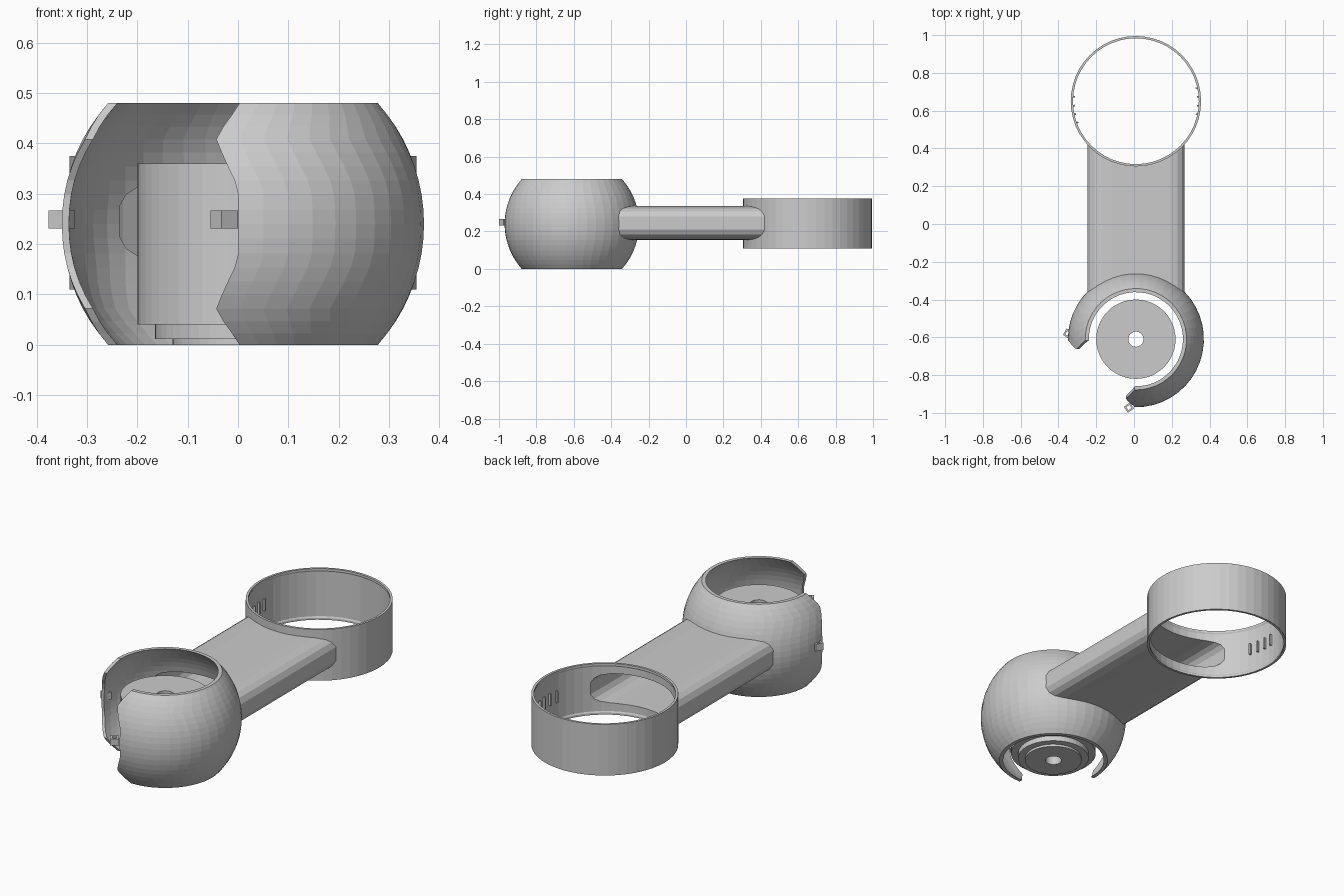
import bpy, bmesh
from math import sin, cos, radians, sqrt, pi
from mathutils import Matrix

if "Cube" in bpy.data.objects:
    bpy.data.objects.remove(bpy.data.objects["Cube"])

CX, BALL_Y, RING_Y, MID = 0.01, -0.61, 0.65, 0.24


def finish(bm, name):
    bmesh.ops.recalc_face_normals(bm, faces=bm.faces)
    me = bpy.data.meshes.new(name)
    bm.to_mesh(me)
    bm.free()
    ob = bpy.data.objects.new(name, me)
    bpy.context.collection.objects.link(ob)
    return ob


def lathe(name, prof, cy, n, span=None):
    """Revolve a closed (r, z) profile; span(z) gives the angle range of an open sweep."""
    bm, m = bmesh.new(), len(prof)
    cols = []
    for j in range(n + (1 if span else 0)):
        col = []
        for r, z in prof:
            a0, a1 = span(z) if span else (0, 360)
            a = radians(a0 + (a1 - a0) * j / n)
            col.append(bm.verts.new((CX + r * cos(a), cy + r * sin(a), z)))
        cols.append(col)
    for j in range(n):
        c, d = cols[j], cols[(j + 1) % len(cols)]
        for i in range(m):
            k = (i + 1) % m
            bm.faces.new((c[i], d[i], d[k], c[k]))
    if span:
        for c in (cols[0], cols[-1]):
            for i in range(m // 2 - 1):
                bm.faces.new((c[i], c[i + 1], c[m - 2 - i], c[m - 1 - i]))
    return finish(bm, name)


def box(name, loc, size, turn=0):
    bm = bmesh.new()
    bmesh.ops.create_cube(bm, size=1, matrix=Matrix.Translation(loc)
                          @ Matrix.Rotation(radians(turn), 4, 'Z') @ Matrix.Diagonal((*size, 1)))
    return finish(bm, name)


def tube(name, inset, y0, y1):
    """Flat bar with soft corners, running along y."""
    quarter = [(0.13, 0.09), (0.18, 0.087), (0.22, 0.078), (0.243, 0.062), (0.257, 0.035)]
    half = quarter + [(x, -z) for x, z in reversed(quarter)]
    loop = half + [(-x, z) for x, z in reversed(half)]
    kx, kz = 1 - inset / 0.257, 1 - inset / 0.09
    bm = bmesh.new()
    ends = [[bm.verts.new((CX + x * kx, y, 0.245 + z * kz)) for x, z in loop] for y in (y0, y1)]
    for i in range(len(loop)):
        k = (i + 1) % len(loop)
        bm.faces.new((ends[0][i], ends[0][k], ends[1][k], ends[1][i]))
    for e in ends:
        bm.faces.new(e)
    return finish(bm, name)


def cut(ob, *cutters):
    for c in cutters:
        c.hide_render = True
        mod = ob.modifiers.new("cut", 'BOOLEAN')
        mod.operation, mod.solver, mod.object = 'DIFFERENCE', 'EXACT', c
        bpy.context.view_layer.objects.active = ob
        bpy.ops.object.modifier_apply(modifier=mod.name)


# Ball-shaped housing with a front opening whose edges bulge above and below the middle
def opening(z):
    t = abs(z - MID) / MID
    e = 0 if t < 0.3 else 8.5 * (t - 0.3) / 0.42 if t < 0.72 else 8.5 * (1 - t) / 0.28
    return -91.5 - e, 181.5 + e


rows = [MID + 0.36 * sin(radians(-41.8 + 83.6 * i / 18)) for i in range(19)]
outer = [(sqrt(0.36 ** 2 - (z - MID) ** 2), z) for z in rows]
inner = [(sqrt(0.346 ** 2 - (z - MID) ** 2), z) for z in rows]
housing = lathe("ball_housing", outer + inner[::-1], BALL_Y, 34, opening)

# Thin mounting ring with a small inner lip at top and bottom
ring = lathe("mounting_ring", [(0.345, 0.11), (0.345, 0.375), (0.333, 0.375), (0.333, 0.365),
                               (0.337, 0.358), (0.337, 0.127), (0.333, 0.12), (0.333, 0.11)],
             RING_Y, 48)

# Hollow flat arm joining both, open into the housing and the ring
arm = tube("arm", 0, -0.45, 0.47)
bore = tube("bore_cutter", 0.012, -0.5, 0.5)
bm = bmesh.new()
bmesh.ops.create_uvsphere(bm, u_segments=48, v_segments=24, radius=0.35,
                          matrix=Matrix.Translation((CX, BALL_Y, MID)))
ball_cutter = finish(bm, "ball_cutter")
bm = bmesh.new()
bmesh.ops.create_cone(bm, cap_ends=True, segments=48, radius1=0.34, radius2=0.34, depth=0.6,
                      matrix=Matrix.Translation((CX, RING_Y, 0.25)))
ring_cutter = finish(bm, "ring_cutter")
cut(arm, ball_cutter, ring_cutter, bore)
cut(housing, bore)
cut(ring, bore)

# Motor drum with stepped base and centre hole
lathe("motor_drum", [(0.04, 0.0), (0.14, 0.0), (0.14, 0.012), (0.175, 0.012), (0.175, 0.04),
                     (0.21, 0.04), (0.21, 0.36), (0.04, 0.36)], BALL_Y, 48)

# Latch loops on both sides of the opening
for side, (x, y, turn) in {"left": (-0.35, -0.58, -30), "front": (-0.027, -0.972, -55)}.items():
    loop = box(f"latch_{side}", (x, y, 0.249), (0.038, 0.04, 0.036), turn)
    hole = box(f"latch_cutter_{side}", (x, y, 0.249), (0.02, 0.02, 0.1), turn)
    cut(loop, hole)
    bpy.data.objects.remove(hole)

# Small clip ribs inside the ring
for i, a in enumerate((-12, -4, 4, 12, 176, 184, 192, 200)):
    r, t = 0.331, radians(a)
    box(f"ring_clip_{i}", (CX + r * cos(t), RING_Y + r * sin(t), 0.245), (0.014, 0.008, 0.06), a)

for c in (bore, ball_cutter, ring_cutter):
    bpy.data.objects.remove(c)
